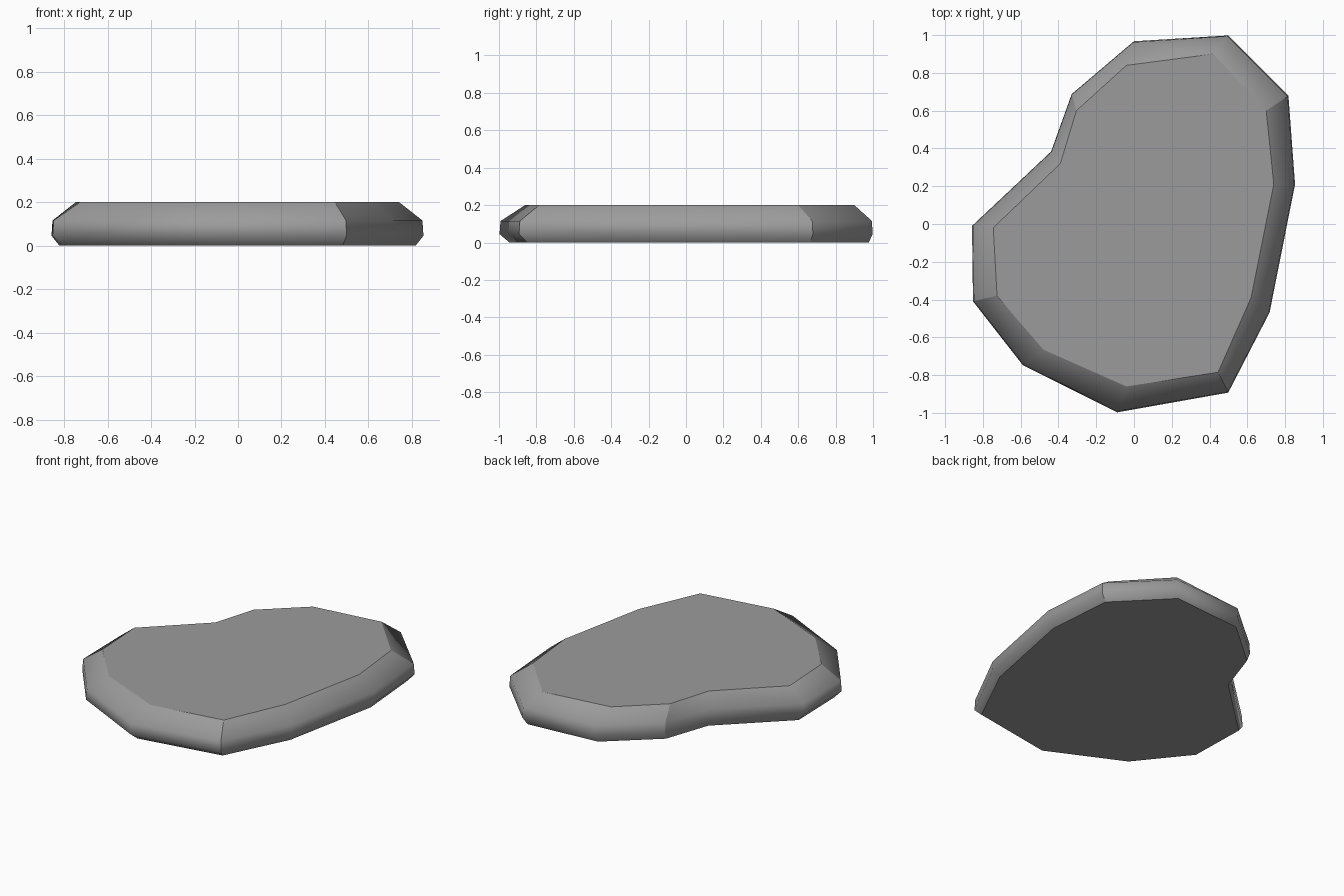
import bpy
import bmesh
from mathutils import Vector

default_cube = bpy.data.objects.get("Cube")
if default_cube:
    bpy.data.objects.remove(default_cube, do_unlink=True)


def make_material(name, colour):
    material = bpy.data.materials.new(name)
    material.use_nodes = True
    material.diffuse_color = colour
    shader = material.node_tree.nodes["Principled BSDF"]
    shader.inputs["Base Color"].default_value = colour
    shader.inputs["Roughness"].default_value = 0.9
    return material


# Widest outline and flat top outline, clockwise from the back
rim = [(0, .97), (.5, 1), (.82, .68), (.855, .21), (.72, -.47), (.5, -.895),
       (-.09, -1), (-.59, -.75), (-.855, -.41), (-.86, -.01), (-.44, .385), (-.33, .69)]
crown = [(-.04, .84), (.42, .9), (.7, .6), (.74, .21), (.62, -.39), (.445, -.785),
         (-.04, -.86), (-.48, -.665), (-.725, -.38), (-.745, -.02), (-.39, .32), (-.305, .6)]


def add_ring(bm, height, inset, shift=0):
    """One level of the stone, blended between the rim and the crown."""
    ring = []
    for outer, inner in zip(rim, crown):
        point = Vector(outer).lerp(Vector(inner), inset)
        ring.append(bm.verts.new((point.x, point.y + shift, height)))
    return ring


def build_stone(name, material):
    bm = bmesh.new()
    base = add_ring(bm, 0.005, 0.33, 0.01)
    lower = add_ring(bm, 0.045, 0.02)
    upper = add_ring(bm, 0.115, 0.06)
    top = add_ring(bm, 0.2, 1)
    rings = [base, lower, upper, top]
    count = len(rim)

    # Rounded side bands
    for below, above in zip(rings, rings[1:]):
        for i in range(count):
            j = (i + 1) % count
            bm.faces.new((below[i], below[j], above[j], above[i]))

    # Flat top and underside
    bm.faces.new(top)
    bm.faces.new(base)
    bmesh.ops.recalc_face_normals(bm, faces=bm.faces)
    for face in bm.faces:
        face.smooth = True

    # Crisp borders of the flat faces, and a crease at every third corner
    for ring in (base, top):
        for i in range(count):
            bm.edges.get((ring[i - 1], ring[i])).smooth = False
    for below, above in zip(rings, rings[1:]):
        for i in range(2, count, 3):
            bm.edges.get((below[i], above[i])).smooth = False

    # Rest the stone on the ground
    lowest = min(v.co.z for v in bm.verts)
    for vert in base:
        vert.co.z -= lowest

    mesh = bpy.data.meshes.new(name)
    bm.to_mesh(mesh)
    bm.free()
    mesh.materials.append(material)
    stone = bpy.data.objects.new(name, mesh)
    bpy.context.collection.objects.link(stone)
    return stone


stone_grey = make_material("stone grey", (0.33, 0.33, 0.33, 1))
build_stone("flat_stone", stone_grey)
